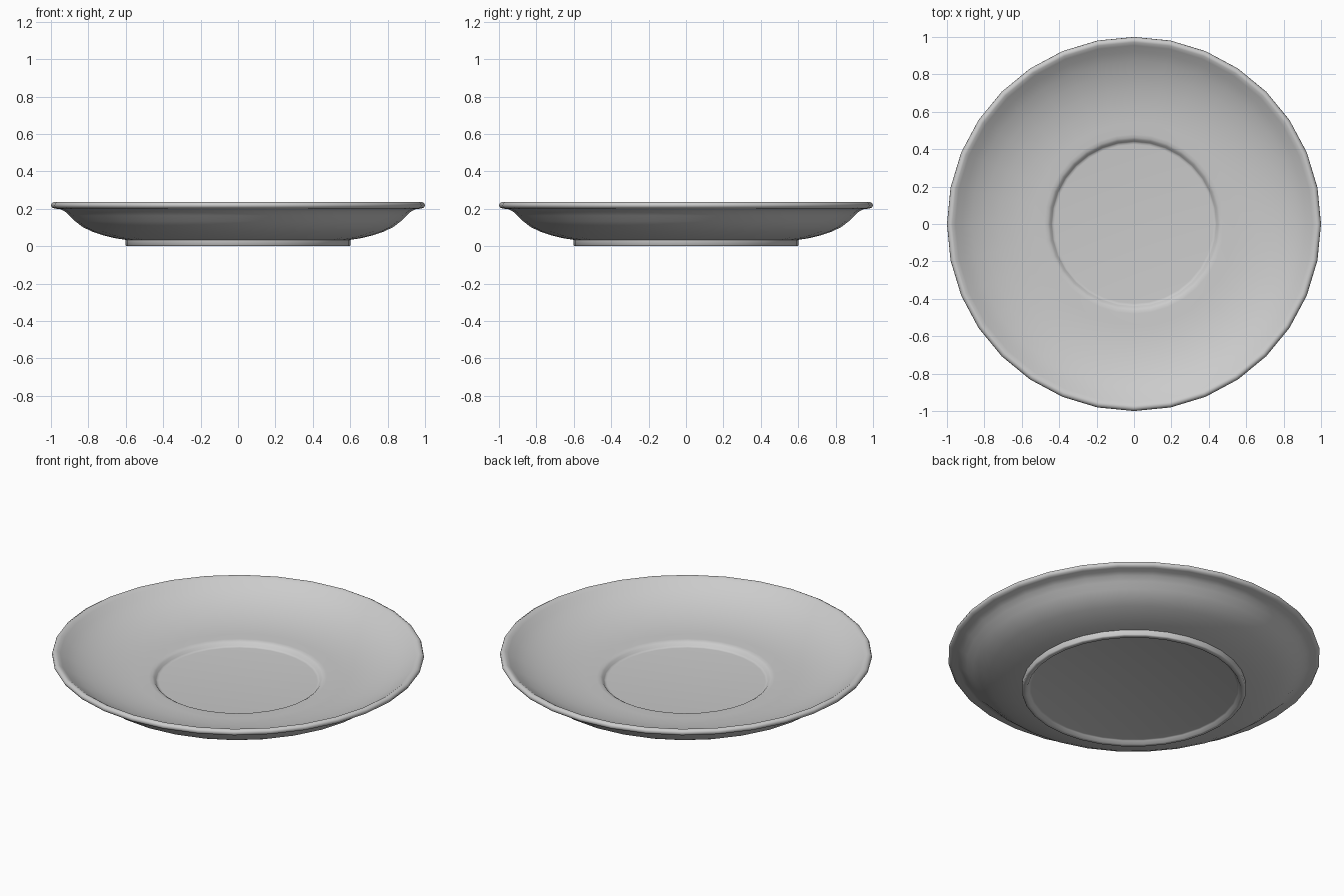
import bpy, bmesh
from math import cos, sin, tau

if "Cube" in bpy.data.objects:
    bpy.data.objects.remove(bpy.data.objects["Cube"])

SIDES = 32

# Closed half-section (radius, height), from underside centre to top centre
profile = [
    # recessed base and foot ring
    (0.555, 0.02), (0.565, 0.017), (0.575, 0.0), (0.597, 0.0), (0.602, 0.005), (0.602, 0.034),
    # outer curve of the underside
    (0.66, 0.043), (0.72, 0.058), (0.78, 0.078), (0.83, 0.102),
    (0.87, 0.133), (0.90, 0.163), (0.925, 0.185), (0.95, 0.198),
    # rounded rim
    (0.98, 0.201), (0.993, 0.206), (1.0, 0.217), (0.996, 0.229), (0.984, 0.236),
    (0.972, 0.234),
    # dished upper surface
    (0.955, 0.222), (0.92, 0.196), (0.87, 0.167), (0.80, 0.138), (0.72, 0.115),
    (0.63, 0.099), (0.54, 0.092), (0.48, 0.091),
    # lip and step down into the cup well
    (0.462, 0.089), (0.45, 0.082), (0.441, 0.07), (0.435, 0.065), (0.425, 0.064),
]


def lathe(name, points, sides):
    bm = bmesh.new()
    rings = [[bm.verts.new((r * cos(tau * i / sides), r * sin(tau * i / sides), z))
              for i in range(sides)] for r, z in points]
    for a, b in zip(rings, rings[1:]):
        for i in range(sides):
            j = (i + 1) % sides
            bm.faces.new((a[i], a[j], b[j], b[i]))
    # flat discs close the base and the well
    bm.faces.new(rings[0])
    bm.faces.new(rings[-1])
    bmesh.ops.recalc_face_normals(bm, faces=bm.faces)
    mesh = bpy.data.meshes.new(name)
    bm.to_mesh(mesh)
    bm.free()
    obj = bpy.data.objects.new(name, mesh)
    bpy.context.collection.objects.link(obj)
    return obj


# Saucer body
saucer = lathe("saucer", profile, SIDES)
bpy.context.view_layer.objects.active = saucer
saucer.select_set(True)
bpy.ops.object.shade_smooth_by_angle(angle=1.2)
